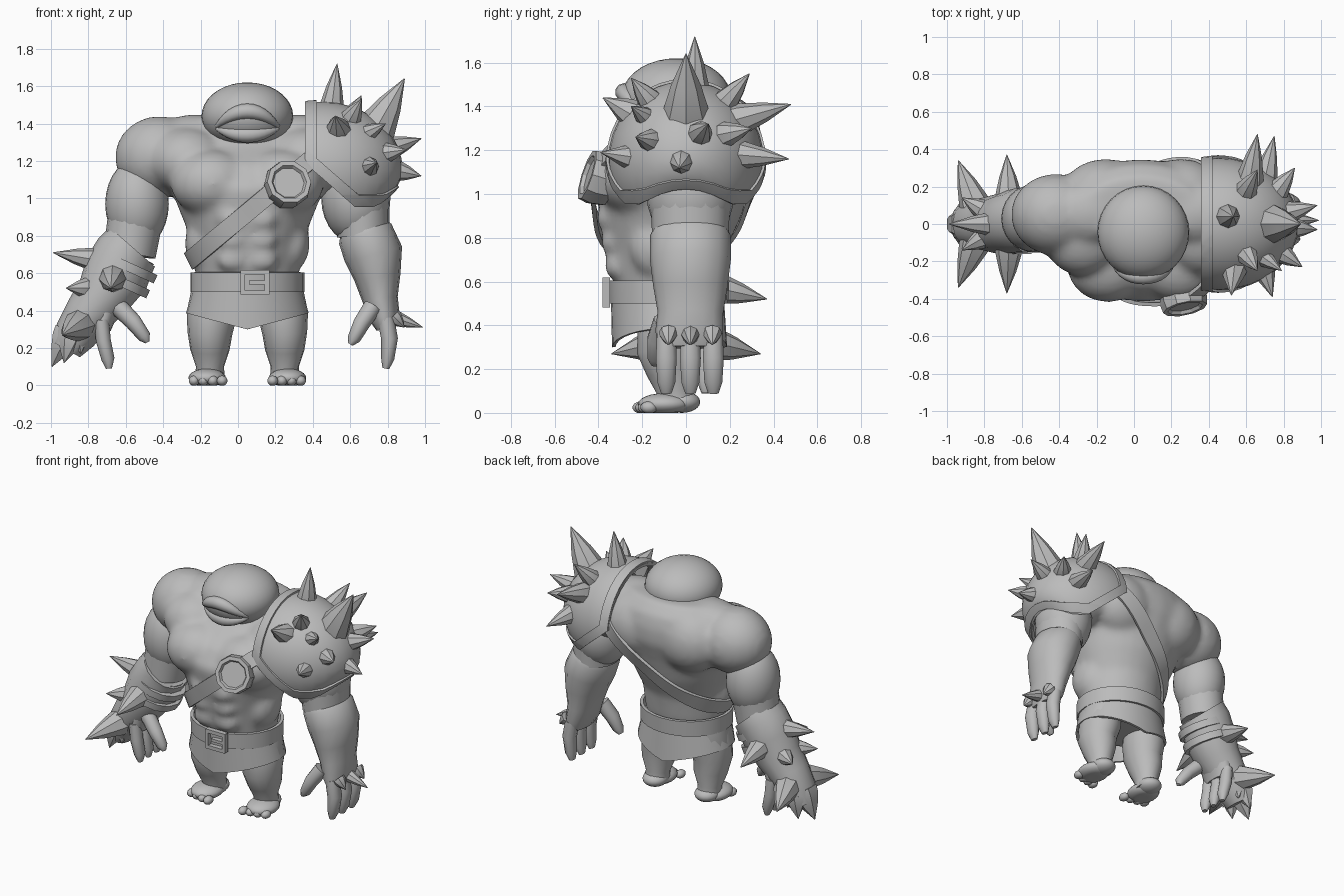
import bpy, bmesh, math
from mathutils import Vector, Matrix
from mathutils.bvhtree import BVHTree

if "Cube" in bpy.data.objects:
    bpy.data.objects.remove(bpy.data.objects["Cube"])

GREY = bpy.data.materials.new("stone_grey")
GREY.diffuse_color = (0.5, 0.5, 0.5, 1)
GREY.use_nodes = True
GREY.node_tree.nodes["Principled BSDF"].inputs["Base Color"].default_value = GREY.diffuse_color
CX = 0.05  # body centre line


def finish(name, bm, angle=40):
    bmesh.ops.recalc_face_normals(bm, faces=bm.faces)
    me = bpy.data.meshes.new(name)
    bm.to_mesh(me)
    bm.free()
    ob = bpy.data.objects.new(name, me)
    bpy.context.collection.objects.link(ob)
    me.materials.append(GREY)
    bpy.ops.object.select_all(action='DESELECT')
    bpy.context.view_layer.objects.active = ob
    ob.select_set(True)
    bpy.ops.object.shade_smooth_by_angle(angle=math.radians(angle))
    return ob


def ball(bm, c, r, seg=20):
    m = Matrix.Translation(c) @ Matrix.Diagonal((*r, 1))
    bmesh.ops.create_uvsphere(bm, u_segments=seg, v_segments=seg // 2 + 2, radius=1, matrix=m)


def bridge(bm, a, b):
    for k in range(len(a)):
        j = (k + 1) % len(a)
        bm.faces.new((a[k], a[j], b[j], b[k]))


def loft(bm, rings, seg=16, caps=True, flat=False):
    """rings of (x, y, z, radius_a, radius_b) along a path; flat keeps them level"""
    cs = [Vector(r[:3]) for r in rings]
    loops = []
    for i, r in enumerate(rings):
        t = (cs[min(i + 1, len(cs) - 1)] - cs[max(i - 1, 0)]).normalized()
        if flat:
            t = Vector((0, 0, 1))
        u = Vector((0, 1, 0)).cross(t).normalized()
        v = t.cross(u)
        loops.append([bm.verts.new(cs[i] + u * r[3] * math.cos(a) + v * r[4] * math.sin(a))
                      for a in (2 * math.pi * k / seg for k in range(seg))])
    for a, b in zip(loops, loops[1:]):
        bridge(bm, a, b)
    if caps:
        bm.faces.new(loops[0][::-1])
        bm.faces.new(loops[-1])


def spike(bm, base, tip, r, seg=8):
    """horn with slightly bulging sides"""
    b, t = Vector(base), Vector(tip)
    d = t - b
    m = Matrix.Translation(b) @ d.to_track_quat('Z', 'Y').to_matrix().to_4x4()
    loops = [[bm.verts.new(m @ Vector((w * r * math.cos(k * 2 * math.pi / seg),
                                       w * r * math.sin(k * 2 * math.pi / seg), h * d.length)))
              for k in range(seg)] for h, w in ((-.2, 1.25), (.05, 1.2), (.5, .75), (1, .03))]
    for p, q in zip(loops, loops[1:]):
        bridge(bm, p, q)
    bm.faces.new(loops[0])
    bm.faces.new(loops[-1])


def thicken(ob, t, offset=0):
    m = ob.modifiers.new("thickness", 'SOLIDIFY')
    m.thickness, m.offset = t, offset
    ob.modifiers.new("crisp_edges", 'EDGE_SPLIT').split_angle = math.radians(50)


def cut(bm, co, no, clear=True):
    bmesh.ops.bisect_plane(bm, geom=bm.verts[:] + bm.edges[:] + bm.faces[:],
                           plane_co=co, plane_no=no, clear_inner=clear)


# torso with pecs, abs, flanks and shoulders
bm = bmesh.new()
loft(bm, [(CX, -.09, .42, .25, .2), (CX, -.085, .6, .275, .245), (CX, -.09, .75, .29, .275),
          (CX, -.07, .9, .35, .325), (CX, -.06, 1.05, .41, .36), (.04, 0, 1.18, .45, .345),
          (.04, .07, 1.28, .43, .275), (.04, .1, 1.37, .38, .22), (.04, .08, 1.44, .3, .17)], 28, flat=True)
for s in (-1, 1):
    ball(bm, (CX + s * .19, -.22, 1.08), (.22, .2, .18))
    ball(bm, (CX + s * .47, .05, 1.22), (.24, .22, .22))
    ball(bm, (CX + s * .32, -.06, 1.2), (.22, .22, .18))
    ball(bm, (CX + s * .2, .16, 1.2), (.24, .19, .22))
    ball(bm, (CX + s * .28, .06, 1.33), (.2, .17, .12))
    ball(bm, (CX + s * .24, -.12, .76), (.095, .14, .15))
    for z, y in ((.67, -.31), (.78, -.325), (.89, -.345)):
        ball(bm, (CX + s * .08, y, z), (.085, .065, .065))
torso = finish("torso", bm, 60)
m = torso.modifiers.new("fuse", 'REMESH')
m.mode, m.voxel_size, m.use_smooth_shade = 'VOXEL', .022, True
m = torso.modifiers.new("soften", 'SMOOTH')
m.factor, m.iterations = 0.5, 8

# chest strap, a ribbon wrapped round the torso in a tilted plane
tree = BVHTree.FromObject(torso, bpy.context.evaluated_depsgraph_get())
along, across = Vector((.767, 0, .641)), Vector((-.641, 0, .767))
bm = bmesh.new()
edges = []
N = 56
for off in (-.048, .048):
    mid = Vector((.08, -.03, .95)) + across * off
    rad = []
    for k in range(N):
        a = 2 * math.pi * k / N
        d = along * math.cos(a) + Vector((0, math.sin(a), 0))
        hit = tree.ray_cast(mid + d * 2, -d)[0]
        r = (hit - mid).length if hit else .4
        rad.append(min(r, .43 / max(.01, d.x)) if d.x > 0 else r)
    for _ in range(6):
        rad = [max(rad[k], (rad[k - 1] + rad[(k + 1) % N]) / 2 * 1.002) for k in range(N)]
    edges.append([bm.verts.new(mid + (along * math.cos(2 * math.pi * k / N)
                                      + Vector((0, math.sin(2 * math.pi * k / N), 0))) * (rad[k] + .006))
                  for k in range(N)])
bridge(bm, *edges)
thicken(finish("chest_strap", bm), .02)

# head and lips
bm = bmesh.new()
ball(bm, (CX, -.045, 1.44), (.245, .25, .18), 32)
finish("head", bm, 60)
for name, z0, arch, rad in (("upper_lip", 1.385, .08, .042), ("lower_lip", 1.375, -.035, .042)):
    bm = bmesh.new()
    rings = []
    for i in range(13):
        f = i / 6 - 1
        x, z = f * .165, z0 + arch * (1 - f * f)
        w = rad * (1 - .75 * f * f)
        y = -.035 - .25 * math.sqrt(1 - (x / .245) ** 2 - ((z - 1.44) / .18) ** 2)
        rings.append((CX + x, y, z, w, w))
    loft(bm, rings, 10)
    finish(name, bm, 60)

# arms, hands and fingers
bm = bmesh.new()
ball(bm, (.63, .02, 1.0), (.185, .2, .24), 24)
loft(bm, [(.66, .02, .95, .15, .18), (.67, .02, .8, .14, .175)])
finish("left_upper_arm", bm, 50)
bm = bmesh.new()
loft(bm, [(.67, .02, .84, .13, .17), (.68, .02, .81, .15, .185), (.725, .02, .7, .158, .185),
          (.745, .02, .58, .125, .17), (.76, .02, .46, .095, .15), (.78, .015, .37, .085, .155),
          (.79, .015, .3, .05, .14)])
for y in (-.09, .02, .125):
    loft(bm, [(.79, y, .36, .045, .045), (.81, y, .25, .045, .05), (.8, y, .14, .035, .043),
              (.79, y, .09, .018, .025)], 10)
loft(bm, [(.72, -.1, .42, .05, .05), (.66, -.13, .33, .045, .05), (.62, -.14, .25, .035, .038),
          (.6, -.14, .22, .015, .02)], 10)
finish("left_forearm_and_hand", bm, 50)
bm = bmesh.new()
for y in (-.08, .02, .12):
    spike(bm, (.84, y, .36), (.99 - abs(y - .02), y, .31), .035)
finish("knuckle_spikes", bm, 30)

bm = bmesh.new()
ball(bm, (-.54, .03, .97), (.17, .18, .24), 24)
loft(bm, [(-.54, .03, .95, .15, .16), (-.58, .02, .7, .14, .15)])
finish("right_upper_arm", bm, 50)
bm = bmesh.new()
loft(bm, [(-.58, .02, .7, .14, .15), (-.66, .01, .5, .11, .13), (-.71, 0, .4, .07, .13),
          (-.73, 0, .3, .05, .12)])
for y in (-.09, 0, .09):
    loft(bm, [(-.73, y, .35, .04, .042), (-.72, y, .24, .04, .045), (-.695, y, .14, .035, .04),
              (-.69, y, .09, .016, .02)], 10)
loft(bm, [(-.64, -.08, .42, .05, .05), (-.56, -.11, .34, .045, .045), (-.5, -.12, .26, .035, .035),
          (-.485, -.12, .23, .012, .015)], 10)
finish("right_forearm_and_hand", bm, 50)

# spiked gauntlet and its claw plate
bm = bmesh.new()
loft(bm, [(-.565, .02, .74, .16, .175), (-.6, .02, .7, .17, .175), (-.65, .01, .6, .18, .17),
          (-.72, 0, .48, .15, .16), (-.8, 0, .38, .13, .14), (-.87, 0, .27, .115, .125),
          (-.915, 0, .19, .08, .1)], 14)
finish("gauntlet", bm, 40)
bm = bmesh.new()
for x, z in ((-.6, .64), (-.64, .56)):
    loft(bm, [(x + .01, .01, z + .022, .175, .175), (x - .01, .01, z - .022, .175, .175)], 14)
finish("gauntlet_bands", bm, 30)
bm = bmesh.new()
spike(bm, (-.75, 0, .67), (-.99, 0, .71), .055)
for s in (-1, 1):
    spike(bm, (-.8, s * .07, .52), (-.92, s * .14, .52), .05)
    spike(bm, (-.67, s * .14, .57), (-.68, s * .37, .52), .06)
    spike(bm, (-.85, s * .1, .32), (-.94, s * .34, .27), .07)
    spike(bm, (-.9, s * .07, .24), (-.93, s * .09, .12), .05, 6)
    spike(bm, (-.85, s * .06, .26), (-.84, s * .08, .17), .045, 6)
spike(bm, (-.92, 0, .26), (-.995, 0, .1), .07, 6)
finish("gauntlet_spikes", bm, 30)

# shoulder armour dome and its raised rim
RIM = [(Vector((.36, 0, 0)), Vector((1, 0, 0))), (Vector((0, 0, .96)), Vector((0, 0, 1))),
       (Vector((.46, 0, 1.1)), Vector((.65, 0, .75)).normalized())]
for name, grow in (("shoulder_armour", 0), ("shoulder_armour_rim", .012)):
    bm = bmesh.new()
    ball(bm, (.45, 0, 1.15), (.42 + grow, .345 + grow, .355 + grow), 32)
    for co, no in RIM:
        cut(bm, co, no)
    if grow:
        for co, no in RIM:
            cut(bm, co + no * .06, no, False)
        inner = [f for f in bm.faces
                 if all((f.calc_center_median() - co).dot(no) > .06 for co, no in RIM)]
        bmesh.ops.delete(bm, geom=inner, context='FACES')
    for v in bm.verts:  # arched opening over the arm
        if v.co.x > .6:
            v.co.z += max(0, .07 * (1 - (v.co.y / .2) ** 2)) * max(0, 1 - (v.co.z - .96) / .2)
    thicken(finish(name, bm, 40), .022)
bm = bmesh.new()
for base, tip, r in (
        ((.5, .04, 1.48), (.53, .04, 1.72), .055), ((.73, 0, 1.36), (.89, 0, 1.64), .09),
        ((.62, .24, 1.34), (.66, .48, 1.41), .06), ((.6, .18, 1.42), (.66, .29, 1.55), .05),
        ((.7, .24, 1.18), (.75, .47, 1.16), .055), ((.68, -.2, 1.16), (.74, -.39, 1.19), .06),
        ((.54, -.2, 1.34), (.52, -.38, 1.44), .07), ((.6, -.16, 1.42), (.66, -.25, 1.53), .05),
        ((.82, .06, 1.27), (.98, .1, 1.32), .05), ((.84, -.02, 1.15), (.98, -.03, 1.12), .05),
        ((.78, -.15, 1.24), (.9, -.23, 1.26), .05), ((.77, .18, 1.27), (.86, .3, 1.3), .05),
        ((.68, -.17, 1.34), (.79, -.25, 1.4), .045)):
    spike(bm, base, tip, r)
finish("shoulder_spikes", bm, 30)

# round strap medallion: raised ring around a sunken disc
bm = bmesh.new()
place = Matrix.Translation((.265, -.41, 1.075)) @ Vector((.2, -.93, .3)).to_track_quat('Z', 'Y').to_matrix().to_4x4()
loops = [[bm.verts.new(place @ Vector((r * math.cos(k * math.pi / 5), r * math.sin(k * math.pi / 5), h)))
          for k in range(10)]
         for r, h in ((.115, -.07), (.128, .0), (.12, .045), (.095, .045), (.085, .028))]
for a, b in zip(loops, loops[1:]):
    bridge(bm, a, b)
bm.faces.new(loops[0])
bm.faces.new(loops[-1])
finish("medallion", bm, 20)

# belt and buckle
bm = bmesh.new()
loft(bm, [(CX, -.08, .5, .295, .262), (CX, -.08, .605, .295, .268)], 28, False)
thicken(finish("belt", bm), .02)
bm = bmesh.new()
for x, z, w, h in ((.09, .605, .15, .025), (.09, .495, .15, .025), (.025, .55, .025, .13),
                   (.155, .55, .025, .13), (.11, .55, .1, .02)):
    bmesh.ops.create_cube(bm, size=1, matrix=Matrix.Translation((x, -.365, z)) @ Matrix.Diagonal((w, .035, h, 1)))
finish("buckle", bm, 20)

# pointed loincloth, front and back
bm = bmesh.new()
top, low = [], []
for k in range(32):
    c, s = math.cos(k * math.pi / 16), math.sin(k * math.pi / 16)
    top.append(bm.verts.new((CX + .28 * c, -.085 + .25 * s, .53)))
    low.append(bm.verts.new((CX + .32 * c, -.075 + .255 * s, .3 + .085 * abs(c))))
bridge(bm, top, low)
thicken(finish("loincloth", bm, 50), .016)

# legs, feet and toes
for s, side in ((-1, "right"), (1, "left")):
    bm = bmesh.new()
    x = CX + s * .2
    loft(bm, [(x - s * .02, -.06, .5, .12, .15), (x - s * .01, -.07, .38, .135, .15), (x, -.085, .28, .12, .14),
              (x, -.06, .19, .105, .12), (x, -.05, .1, .075, .085), (x, -.04, .03, .08, .085)])
    ball(bm, (x, -.02, .05), (.08, .085, .05))
    ball(bm, (x + s * .015, -.1, .04), (.1, .12, .05))
    for i in range(4):
        ball(bm, (x + s * (-.065 + .05 * i), -.205 + .012 * i, .025), (.03, .04, .028), 10)
    for v in bm.verts:
        v.co.z = max(v.co.z, 0)
    finish(side + "_leg", bm, 60)
